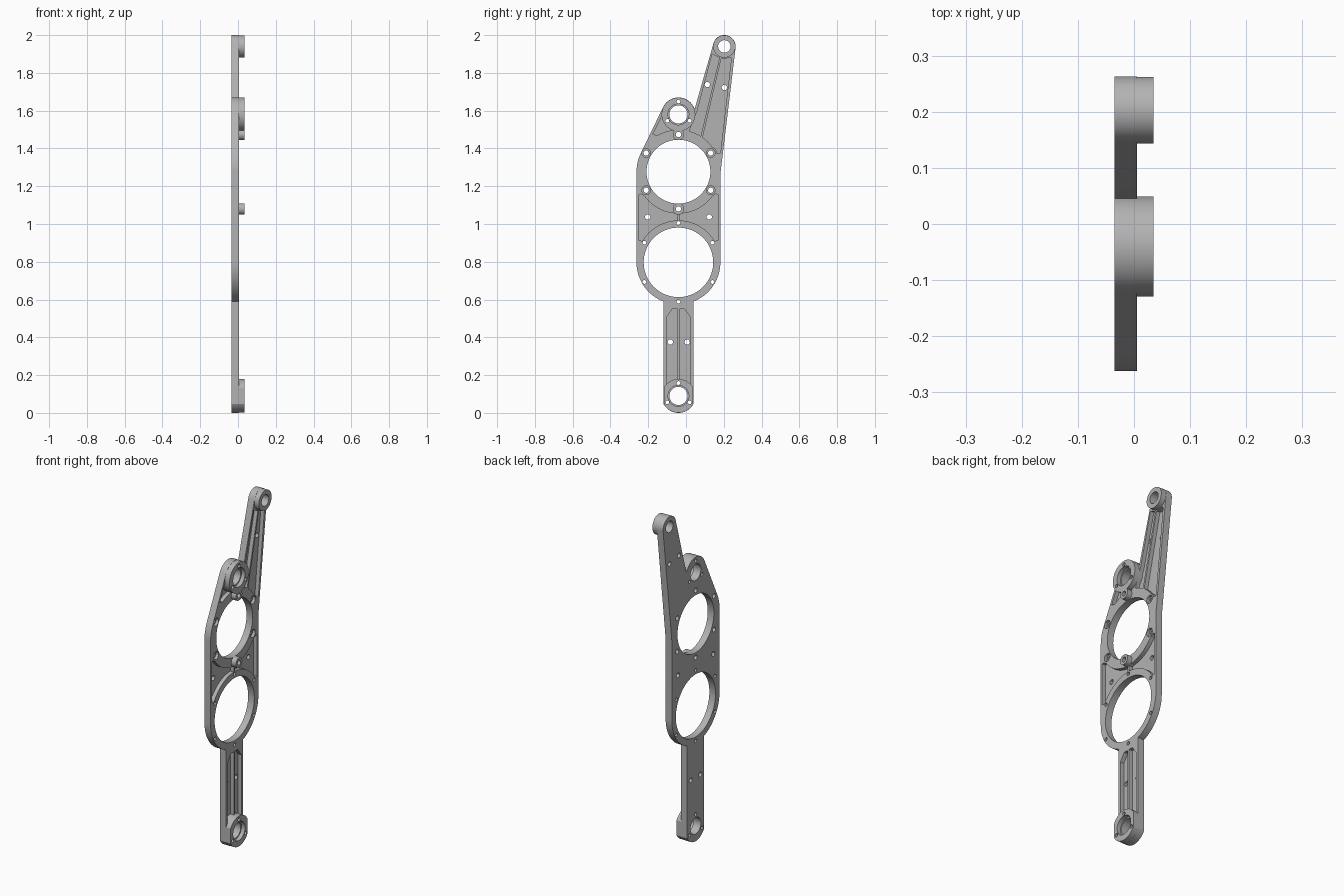
import bpy, bmesh
from math import sin, cos, radians, sqrt, degrees, acos

if "Cube" in bpy.data.objects:
    bpy.data.objects.remove(bpy.data.objects["Cube"])

metal = bpy.data.materials.new("grey metal")
metal.use_nodes = True
GREY = (0.45, 0.45, 0.45, 1)
metal.diffuse_color = GREY
metal.node_tree.nodes["Principled BSDF"].inputs["Base Color"].default_value = GREY

# Main levels across the thickness
BACK, FLOOR, FACE, BOSS = -0.035, -0.018, 0.005, 0.035
CY = -0.04                       # centre line of the body
FOOT, LOWER, UPPER, NECK = (CY, 0.09), (CY, 0.797), (CY, 1.277), (CY, 1.58)
TIP = (0.203, 1.94)
R_RING, R_BOSS, R_TIP, HALF = 0.222, 0.09, 0.06, 0.0785


def arc(c, r, a0, a1, n=24):
    """Points (y, z) along an arc, angles in degrees."""
    steps = [radians(a0 + (a1 - a0) * i / n) for i in range(n + 1)]
    return [(c[0] + r * cos(a), c[1] + r * sin(a)) for a in steps]


def disc(c, r, n=64):
    return arc(c, r, 0, 360, n)[:-1]


def polar(c, r, angles):
    return [(c[0] + r * cos(radians(a)), c[1] + r * sin(radians(a))) for a in angles]


def mirrored(poly):
    return [(2 * CY - y, z) for y, z in poly]


def prisms(name, polys, x0, x1):
    """One object holding an extruded prism for each (y, z) polygon."""
    bm = bmesh.new()
    for poly in polys:
        lo = [bm.verts.new((x0, y, z)) for y, z in poly]
        hi = [bm.verts.new((x1, y, z)) for y, z in poly]
        bm.faces.new(lo)
        bm.faces.new(hi)
        for i in range(len(poly)):
            j = (i + 1) % len(poly)
            bm.faces.new((lo[i], lo[j], hi[j], hi[i]))
    bmesh.ops.recalc_face_normals(bm, faces=bm.faces)
    mesh = bpy.data.meshes.new(name)
    bm.to_mesh(mesh)
    bm.free()
    mesh.materials.append(metal)
    ob = bpy.data.objects.new(name, mesh)
    bpy.context.collection.objects.link(ob)
    return ob


def combine(target, tool, operation):
    """Apply a boolean and throw the tool away."""
    bpy.context.view_layer.objects.active = target
    mod = target.modifiers.new("shape", "BOOLEAN")
    mod.operation, mod.solver, mod.object = operation, "EXACT", tool
    bpy.ops.object.modifier_apply(modifier=mod.name)
    bpy.data.objects.remove(tool)


# Plate outline: foot, strap, two rings, arm, neck
foot_angle = degrees(acos(HALF / R_BOSS))
ring_angle = degrees(acos(HALF / R_RING))
outline = (arc(FOOT, R_BOSS, 180 + foot_angle, 360 - foot_angle)
           + arc(LOWER, R_RING, -ring_angle, 0)
           + [(CY + R_RING, 1.265)]
           + arc(TIP, R_TIP, -6.7, 164, 40)
           + arc(NECK, R_BOSS, 18, 154)
           + arc(UPPER, R_RING, 154, 180, 8)
           + arc(LOWER, R_RING, 180, 180 + 90 - (90 - ring_angle), 24))
plate = prisms("bracket_plate", [outline], BACK, FACE)

ring_bolts = polar(UPPER, 0.197, (30, 150, 210, 330))
hub_bolts = polar(UPPER, 0.197, (90, 270))

# Weight-saving pockets, leaving ribs between them
strap = [(CY - 0.006, 0.12), (CY - 0.006, 0.55), (-0.072, 0.55),
         (-0.104, 0.505), (-0.104, 0.12)]
waist = [(CY - 0.006, 0.9), (CY - 0.006, 1.17), (-0.25, 1.157), (-0.25, 0.912)]
arm_left = [(0.139, 1.90), (0.06, 1.60), (0.0, 1.45), (0.074, 1.45), (0.177, 1.88)]
arm_right = [(0.188, 1.88), (0.24, 1.88), (0.182, 1.375), (0.165, 1.375), (0.086, 1.45)]
shoulder = [(-0.175, 1.475), (-0.126, 1.575), (-0.06, 1.53), (-0.06, 1.45)]
pockets = prisms("pockets", [strap, mirrored(strap), waist, mirrored(waist),
                             arm_left, arm_right, shoulder], FLOOR, 0.1)
keeps = [(FOOT, R_BOSS - 0.003), (LOWER, R_RING), (UPPER, R_RING),
         (NECK, R_BOSS - 0.003), (TIP, R_TIP + 0.004)]
keeps += [(p, 0.032) for p in ring_bolts] + [(p, 0.027) for p in hub_bolts]
for centre, radius in keeps:
    combine(pockets, prisms("keep", [disc(centre, radius)], -0.2, 0.2), "DIFFERENCE")
combine(plate, pockets, "DIFFERENCE")

# Raised bosses
inset = 0.0008
w = HALF - inset
r = R_BOSS - inset
a = degrees(acos(w / r))
foot_boss = arc(FOOT, r, a, 180 - a) + arc(FOOT, r, 180 + a, 360 - a)
for shape in [foot_boss, disc(NECK, r), disc(TIP, R_TIP - inset)] + \
        [disc(p, 0.03, 40) for p in hub_bolts]:
    combine(plate, prisms("boss", [shape], BACK + 0.008, BOSS), "UNION")

# Through bores and screw holes
bores = [disc(LOWER, 0.184, 96), disc(UPPER, 0.169, 96),
         disc(FOOT, 0.048), disc(NECK, 0.048), disc(TIP, 0.033)]
combine(plate, prisms("bores", bores, -0.1, 0.1), "DIFFERENCE")

small = polar(LOWER, 0.208, range(30, 390, 60))
for centre in (FOOT, NECK):
    small += polar(centre, 0.068, (90, 210, 330))
medium = ring_bolts + hub_bolts + [(-0.203, 1.037), (0.123, 1.037), (-0.083, 0.375),
                                   (0.006, 0.375), (0.113, 1.738), (0.203, 1.722)]
holes = [disc(p, 0.01, 20) for p in small] + [disc(p, 0.014, 24) for p in medium]
combine(plate, prisms("screw_holes", holes, -0.1, 0.1), "DIFFERENCE")

# Bearing seats and counterbores
seats = [disc(FOOT, 0.055), disc(NECK, 0.055)]
combine(plate, prisms("seats", seats, 0.012, 0.1), "DIFFERENCE")
sinks = [disc(p, 0.023, 32) for p in ring_bolts]
combine(plate, prisms("counterbores", sinks, -0.012, 0.1), "DIFFERENCE")

# Smooth curved walls, keep hard edges
bpy.ops.object.select_all(action="DESELECT")
plate.select_set(True)
bpy.context.view_layer.objects.active = plate
bpy.ops.object.shade_smooth_by_angle(angle=radians(30))
